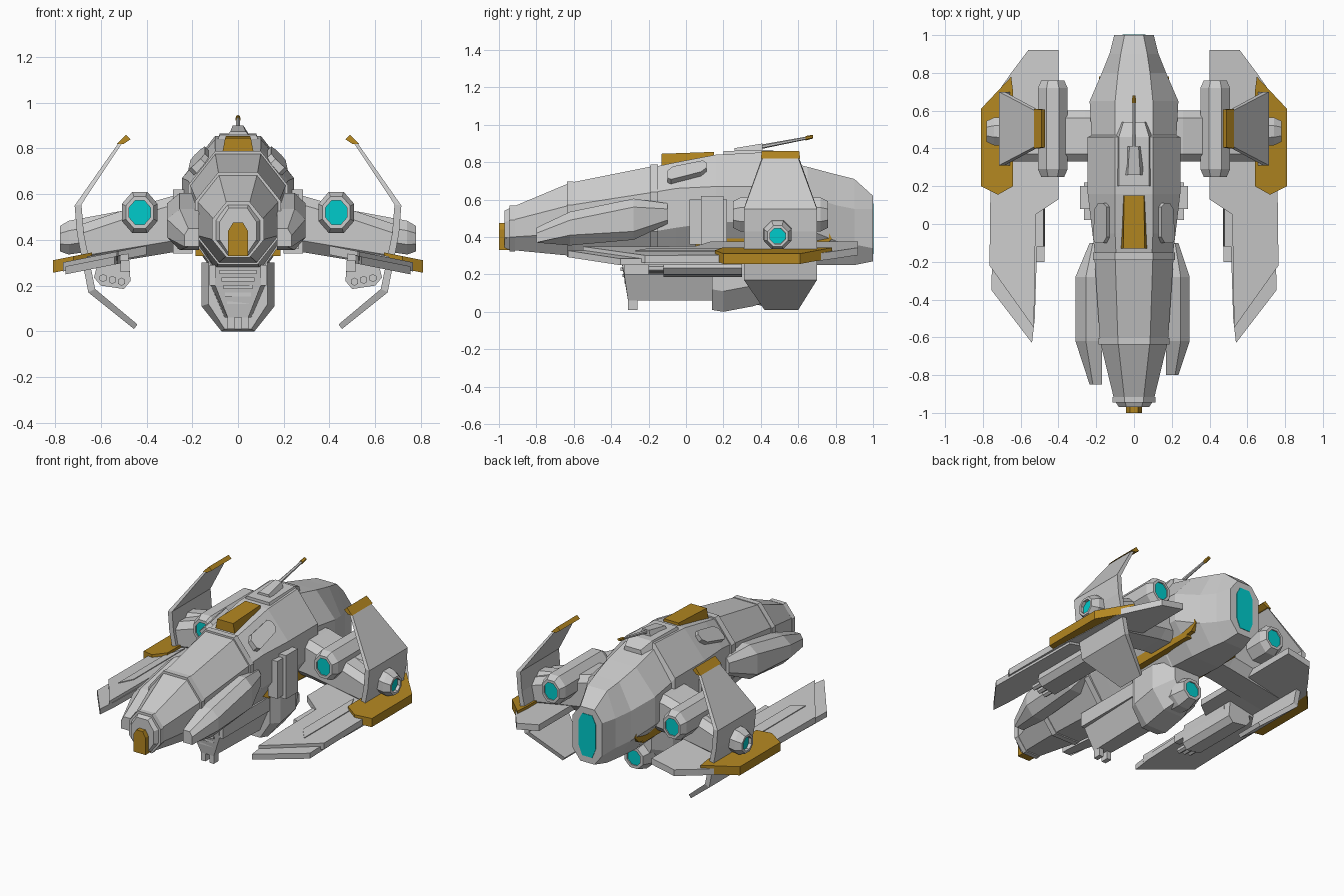
import bpy, bmesh, math
from mathutils import Vector

if "Cube" in bpy.data.objects:
    bpy.data.objects.remove(bpy.data.objects["Cube"])


def mat(name, col):
    m = bpy.data.materials.new(name)
    m.diffuse_color = (*col, 1)
    m.use_nodes = True
    m.node_tree.nodes["Principled BSDF"].inputs["Base Color"].default_value = m.diffuse_color
    return m


GOLD = mat("gold", (0.45, 0.24, 0.015))
CYAN = mat("cyan_glow", (0.0, 0.6, 0.6))


def loft(name, rings, m=None, mirror=False):
    """Skin a list of equal-length point rings and cap both ends."""
    bm = bmesh.new()
    vs = [[bm.verts.new(p) for p in r] for r in rings]
    n = len(rings[0])
    for a, b in zip(vs, vs[1:]):
        for i in range(n):
            j = (i + 1) % n
            bm.faces.new((a[i], a[j], b[j], b[i]))
    bm.faces.new(vs[0])
    bm.faces.new(vs[-1][::-1])
    bmesh.ops.recalc_face_normals(bm, faces=bm.faces)
    me = bpy.data.meshes.new(name)
    bm.to_mesh(me)
    bm.free()
    ob = bpy.data.objects.new(name, me)
    bpy.context.collection.objects.link(ob)
    if m:
        me.materials.append(m)
    if mirror:
        ob.modifiers.new("mirror", 'MIRROR')
    return ob


def octo(y, hw, tw, z0, zl, zh, z1, grow=0.0):
    """Eight-sided hull section at y."""
    g = grow
    half = [(tw, z0 - g), (hw + g, zl), (hw + g, zh), (tw, z1 + g)]
    return [(x, y, z) for x, z in half] + [(-x, y, z) for x, z in half[::-1]]


def tube(name, stations, axis, m=None, mirror=False, n=8, sz=1.0):
    """Faceted tube; each station is (x, y, z, radius) and sections face 'axis'."""
    rings = []
    for x, y, z, r in stations:
        ring = []
        for i in range(n):
            a = 2 * math.pi * (i + 0.5) / n
            u, v = r * math.cos(a), r * math.sin(a) * sz
            ring.append((x + u, y, z + v) if axis == 'y' else (x, y + u, z + v))
        rings.append(ring)
    return loft(name, rings, m, mirror)


def box(name, x0, x1, y0, y1, z0, z1, m=None, mirror=False):
    return loft(name, [[(x, y0, z0), (x, y1, z0), (x, y1, z1), (x, y0, z1)] for x in (x0, x1)], m, mirror)


def slab(name, outline, lift, thick, m=None):
    """Mirrored wing slab following the drooping wing plane."""
    top = [(x, y, 0.375 - 0.2 * (x - 0.4) + lift) for x, y in outline]
    return loft(name, [[(x, y, z - thick) for x, y, z in top], top], m, True)


def side_prism(name, outline, x0, x1, m=None, mirror=False):
    return loft(name, [[(x, y, z) for y, z in outline] for x in (x0, x1)], m, mirror)


# Cockpit and main hull
nose = (-0.93, .105, .05, .33, .40, .49, .56)
mid = (-0.62, .18, .085, .30, .42, .57, .69)
back = (-0.17, .21, .10, .27, .43, .64, .78)
loft("cockpit", [octo(-0.97, .08, .04, .34, .40, .48, .54), octo(*nose), octo(*mid), octo(*back)])
loft("hull", [octo(*s) for s in (
    (-0.17, .205, .095, .27, .43, .64, .775),
    (-0.05, .22, .10, .27, .45, .66, .80),
    (0.16, .245, .10, .27, .48, .67, .84),
    (0.46, .245, .10, .26, .48, .67, .855),
    (0.47, .225, .10, .26, .46, .64, .82),
    (0.65, .235, .10, .25, .44, .62, .775),
    (0.80, .17, .085, .25, .38, .57, .735),
    (0.90, .13, .07, .25, .36, .55, .71),
    (1.00, .105, .05, .27, .34, .55, .62))])
for nm, s, w in (("nose_frame", nose, .03), ("canopy_frame", mid, .035), ("rear_frame", back, .04)):
    loft(nm, [octo(s[0] + d, *s[1:], grow=.008) for d in (-w / 2, w / 2)])
loft("spine_plate", [[(-w, y, z - .05), (w, y, z - .05), (w * .8, y, z), (-w * .8, y, z)]
                     for y, w, z in ((.2, .10, .86), (.46, .10, .865), (.54, .07, .83))])
loft("rear_engine_glow", [octo(y, .06, .035, .31, .37, .53, .58) for y in (.98, 1.003)], CYAN)

# Nose gun
loft("nose_gun", [[(-.043, y, .33), (.043, y, .33), (.043, y, .44), (.022, y, .475),
                   (-.022, y, .475), (-.043, y, .44)] for y in (-1.0, -.9)], GOLD)
tube("nose_socket", [(0, -.985 + .02, .43, .09), (0, -.93, .43, .1)], 'y')

# Cheek armour beside the cockpit, left one slightly longer
for nm, s, front in (("right_cheek", 1, -.80), ("left_cheek", -1, -.85)):
    w = .295 if s > 0 else .31
    secs = ((front, .235, .37, .37, .42, .45), (-.62, w, .355, .41, .49, .535),
            (-.28, w, .385, .43, .56, .605), (-.10, .235, .47, .49, .55, .58))
    loft(nm, [[(s * .17, y, a), (s * (.2 + x) / 2, y, a), (s * x, y, b), (s * x, y, c),
               (s * (.2 + x) / 2, y, d), (s * .17, y, d)] for y, x, a, b, c, d in secs])

# Slot windows and side details
loft("slot_window", [[(.165 + k + .045 * t * -1 + .0, y, .75 + .6 * .07 * t + k + (y + .0) * .2)
                      for y, t in ((-.10, -.6), (-.10, .3), (-.07, .7), (.09, .7), (.11, .3), (.11, -.3), (.08, -.7), (-.08, -.9))]
                     for k in (-.03, .012)], None, True)
side_prism("shoulder_bracket", [(.08, .53), (.17, .61), (.20, .57), (.11, .50)], .22, .265, None, True)
box("shoulder_block", .2, .265, .02, .22, .36, .60, None, True)
box("shoulder_vent", .2, .285, .08, .20, .34, .62, None, True)
box("hull_rail", .12, .185, .05, .70, .33, .42, GOLD, True)
side_prism("rail_end", [(.66, .34), (.74, .35), (.78, .39), (.76, .43), (.66, .43)], .12, .185, GOLD, True)

# Dorsal gold wedge and antenna turret
loft("dorsal_wedge", [[(-w, y, .75), (w, y, .75), (w * .75, y, z), (-w * .75, y, z)]
                      for y, w, z in ((-.13, .075, .845), (.15, .07, .855))], GOLD)
loft("turret", [[(-w, y, a), (w, y, a), (w * .6, y, b), (-w * .6, y, b)]
                for y, w, a, b in ((.26, .055, .85, .875), (.41, .04, .84, .90))])
tube("antenna", [(0, .39, .88, .012), (0, .65, .93, .008)], 'y', n=6)
tube("antenna_tip", [(0, .64, .928, .012), (0, .68, .937, .01)], 'y', GOLD, n=6)

# Belly keel with slatted front, feet and rear thruster
loft("keel", [[(x, y - .0 + o, z) for x, z, o in ((-w, .30, 0), (w, .30, 0), (w, .2, f), (b, .06, 2 * f), (-b, .06, 2 * f), (-w, .2, f))]
              for y, w, b, f in ((-.35, .10, .045, .02), (.20, .12, .06, 0))])
for i in range(5):
    z = .26 - i * .033
    w = .08 - i * .008
    box("keel_slat", -w, w, -.36 + i * .01, -.30, z - .009, z + .009)
box("keel_frame", .09, .125, -.33, .2, .20, .29, None, True)
box("landing_foot", .015, .045, -.31, -.26, .01, .07, None, True)
loft("belly_pod", [[(-w, y, .30), (w, y, .30), (w, y, .11 + d), (w * .45, y, d), (-w * .45, y, d), (-w, y, .11 + d)]
                   for y, w, d in ((.14, .13, .01), (.20, .16, 0), (.36, .16, .03), (.48, .09, .07))])
tube("belly_thruster", [(0, .36, .12, .09), (0, .45, .12, .095), (0, .53, .12, .07), (0, .53, .12, .05), (0, .51, .12, .05)], 'y')
tube("belly_thruster_glow", [(0, .51, .12, .05), (0, .522, .12, .05)], 'y', CYAN)

# Wing struts, engine tubes and outer pods
loft("wing_strut", [[(x, .33, a + .05), (x, .38, a), (x, .55, a), (x, .60, a + .05), (x, .60, b - .04), (x, .56, b), (x, .37, b), (x, .33, b - .04)]
                    for x, a, b in ((.15, .36, .61), (.26, .35, .60), (.50, .31, .53), (.68, .28, .47))], None, True)
tube("engine", [(.43, .28, .52, .05), (.43, .25, .52, .05), (.43, .25, .52, .066), (.43, .29, .52, .085),
                (.43, .72, .52, .085), (.43, .76, .52, .066), (.43, .76, .52, .05), (.43, .73, .52, .05)],
     'y', None, True, sz=1.15)
for nm, y in (("engine_front_glow", .258), ("engine_rear_glow", .732)):
    tube(nm, [(.43, y, .52, .052), (.43, y + .02, .52, .052)], 'y', CYAN, True, sz=1.15)
tube("outer_pod", [(.50, .49, .45, .085), (.74, .49, .41, .08), (.78, .49, .405, .06), (.78, .49, .405, .045), (.75, .49, .405, .045)], 'x', None, True)
tube("outer_pod_glow", [(.75, .49, .405, .044), (.76, .49, .405, .044)], 'x', CYAN, True)

# Bent vertical fins with gold tips


def fin(name, secs, m=None):
    loft(name, [[(x, a, z), (x, b, z), (x - t, b, z - u), (x - t, a, z - u)]
                for x, z, a, b, t, u in secs], m, True)


fin("side_fin", [(.515, .835, .415, .595, .025, -.015), (.715, .55, .31, .70, .03, -.005), (.705, .43, .31, .70, .03, 0),
                 (.655, .17, .31, .70, .03, -.015), (.455, .01, .42, .60, .015, -.02)])
fin("fin_tip", [(.49, .86, .405, .605, .02, .02), (.53, .82, .40, .61, .03, .0)], GOLD)

# Swept wing blades
slab("wing", [(.40, .92), (.56, .92), (.65, .80), (.72, .70), (.76, .2), (.765, -.22), (.53, -.55), (.52, .05), (.40, .13)], 0, .04)
slab("wing_lower_blade", [(.50, .3), (.74, .3), (.755, -.35), (.54, -.63), (.525, -.5)], -.02, .035)
slab("wing_inlay", [(.60, .32), (.66, .18), (.66, -.27), (.60, -.2)], .005, .02)
slab("wing_gold_edge", [(.65, .78), (.81, .61), (.81, .20), (.72, .155), (.64, .20), (.64, .70)], .018, .055, GOLD)

# Guns slung under the wings
loft("wing_gun_pod", [[(.47, y, .22), (.50, y, .185), (.60, y, .20), (.63, y, .235), (.61, y, .32), (.48, y, .34)]
                      for y in (-.12, .30)], None, True)
for x in (.51, .55, .59):
    tube("gun_barrel", [(x, -.2, .225 + (x - .55) * .2, .018), (x, -.1, .225 + (x - .55) * .2, .018)], 'y', None, True, n=6)
box("inner_gun", .475, .515, -.20, .25, .26, .31, None, True)
